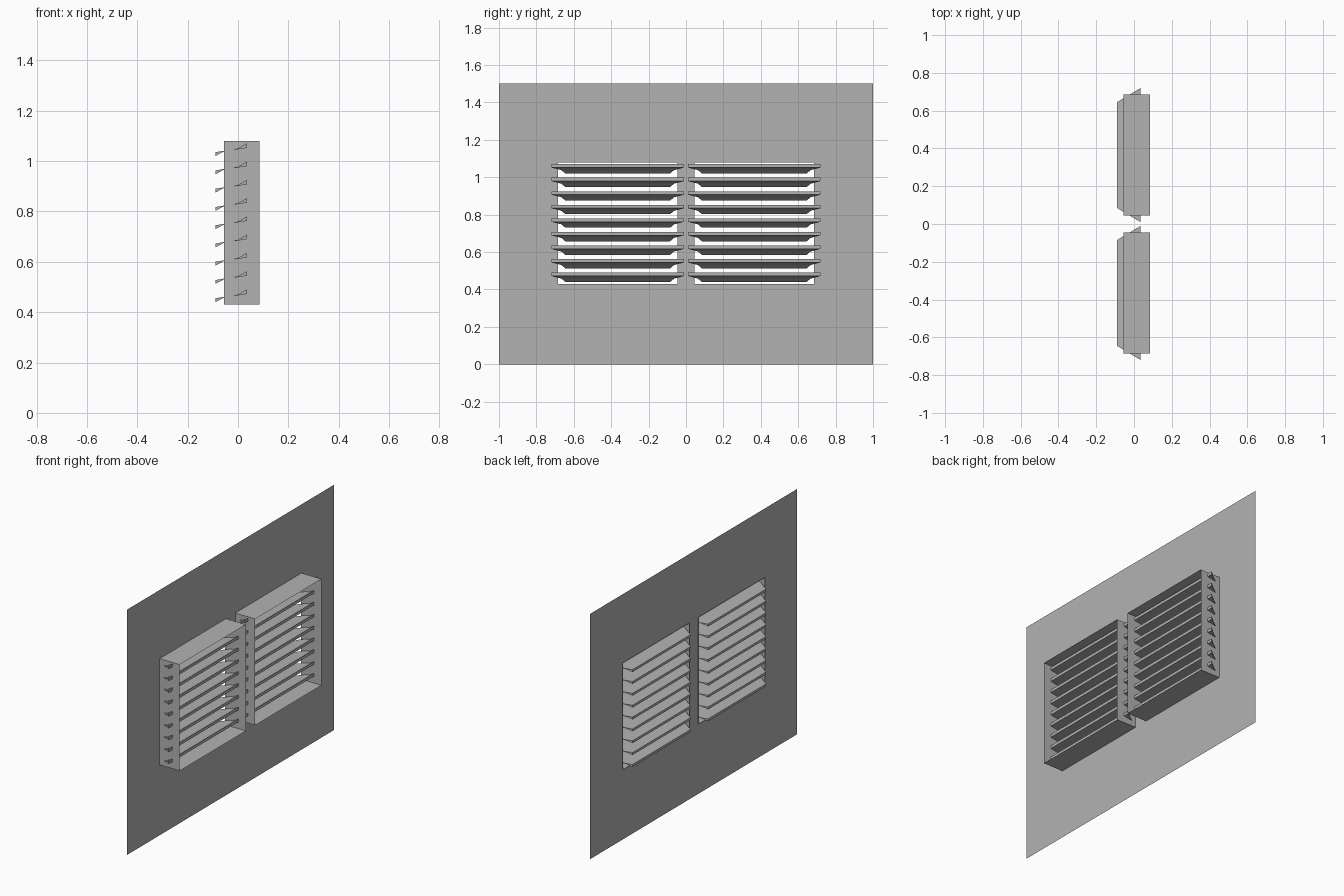
import bpy, bmesh

if "Cube" in bpy.data.objects:
    bpy.data.objects.remove(bpy.data.objects["Cube"])

grey = bpy.data.materials.new("light_grey_metal")
grey.use_nodes = True
colour = (0.45, 0.45, 0.45, 1)
grey.diffuse_color = colour
grey.node_tree.nodes["Principled BSDF"].inputs["Base Color"].default_value = colour

WALL_X = -0.05
BOX_Z = (0.43, 1.08)
BAY_Y = 0.365          # centre of each louvre bay
BAY_HALF = 0.32
SLATS = 9
PITCH = 0.0725


def finish(name, bm):
    bmesh.ops.remove_doubles(bm, verts=bm.verts, dist=1e-5)
    mesh = bpy.data.meshes.new(name)
    bm.to_mesh(mesh)
    bm.free()
    mesh.materials.append(grey)
    obj = bpy.data.objects.new(name, mesh)
    bpy.context.collection.objects.link(obj)
    return obj


def sheet(name, outer, holes):
    """Flat sheet in the wall plane; rectangles are (y0, y1, z0, z1)."""
    bm = bmesh.new()
    rects = [outer] + holes
    ys = sorted({v for r in rects for v in r[:2]})
    zs = sorted({v for r in rects for v in r[2:]})
    for a, b in zip(ys, ys[1:]):
        for c, d in zip(zs, zs[1:]):
            y, z = (a + b) / 2, (c + d) / 2
            if any(h[0] < y < h[1] and h[2] < z < h[3] for h in holes):
                continue
            bm.faces.new([bm.verts.new((WALL_X, p, q))
                          for p, q in ((a, c), (b, c), (b, d), (a, d))])
    bmesh.ops.remove_doubles(bm, verts=bm.verts, dist=1e-5)
    bmesh.ops.dissolve_limit(bm, angle_limit=0.01, verts=bm.verts, edges=bm.edges)
    return finish(name, bm)


def box_frame(name, centre):
    """Open rectangular sleeve of thin sheet."""
    bm = bmesh.new()
    y0, y1 = centre - BAY_HALF, centre + BAY_HALF
    z0, z1 = BOX_Z
    ring = [(y0, z0), (y1, z0), (y1, z1), (y0, z1)]
    back = [bm.verts.new((-0.055, y, z)) for y, z in ring]
    front = [bm.verts.new((0.085, y, z)) for y, z in ring]
    for i in range(4):
        j = (i + 1) % 4
        bm.faces.new((back[i], back[j], front[j], front[i]))
    return finish(name, bm)


# Slat cross-section (x, z): drip lip outside, raised lip inside
PROFILE = [(-0.09, 0), (-0.09, 0.015), (0, 0.03),
           (0.035, 0.05), (0.035, 0.032), (-0.055, 0.018)]


def louvre_slat(name, centre, z):
    """Sloping slat with mitred ends, wider on the inside."""
    bm = bmesh.new()
    ends = []
    for side in (-1, 1):
        ends.append([bm.verts.new((x, centre + side * (0.28 + 0.6 * (x + 0.09)), z + h))
                     for x, h in PROFILE])
    bm.faces.new(ends[0])
    bm.faces.new(list(reversed(ends[1])))
    n = len(PROFILE)
    for i in range(n):
        j = (i + 1) % n
        bm.faces.new((ends[0][j], ends[0][i], ends[1][i], ends[1][j]))
    bmesh.ops.recalc_face_normals(bm, faces=bm.faces)
    return finish(name, bm)


# Wall and the trim plate set into it
trim = (-0.75, 0.75, 0.4, 1.1)
sheet("wall_panel", (-1, 1, 0, 1.5), [trim])
sheet("trim_plate", trim,
      [(s * BAY_Y - BAY_HALF, s * BAY_Y + BAY_HALF) + BOX_Z for s in (-1, 1)])

# Two louvred bays
for side, label in ((-1, "near"), (1, "far")):
    box_frame(label + "_box_frame", side * BAY_Y)
    for i in range(SLATS):
        louvre_slat(f"{label}_louvre_slat_{i + 1}", side * BAY_Y, 0.44 + i * PITCH)
